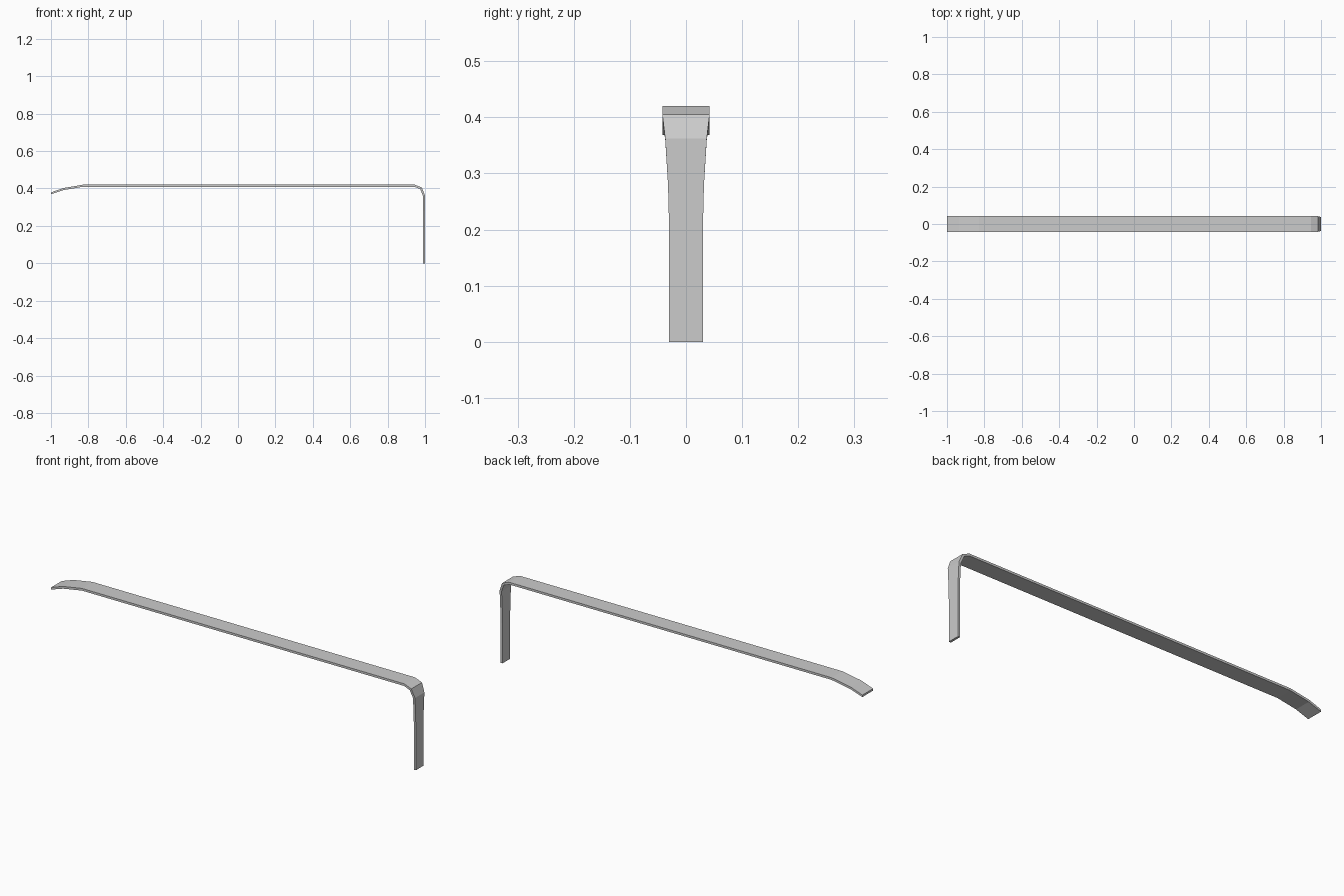
import bpy, bmesh
from mathutils import Vector

if "Cube" in bpy.data.objects:
    bpy.data.objects.remove(bpy.data.objects["Cube"])

THICK = 0.011

# Outer edge of the bent strip in the xz plane: (x, z, half width)
path = [(-1.0, 0.379, 0.042), (-0.935, 0.402, 0.042), (-0.83, 0.42, 0.042),
        (0.945, 0.42, 0.042), (0.983, 0.405, 0.042), (1.0, 0.362, 0.037),
        (1.0, 0.28, 0.032), (1.0, 0.2, 0.03), (1.0, 0.0, 0.03)]

pts = [Vector((x, z)) for x, z, w in path]


def inner_point(i):
    """Point on the inner side, mitred by the strip thickness."""
    dirs = []
    if i > 0:
        dirs.append((pts[i] - pts[i - 1]).normalized())
    if i < len(pts) - 1:
        dirs.append((pts[i + 1] - pts[i]).normalized())
    normals = [Vector((d.y, -d.x)) for d in dirs]
    mitre = sum(normals, Vector((0, 0))).normalized()
    return pts[i] + mitre * (THICK / mitre.dot(normals[0]))


# Sweep a rectangular section along the path
bm = bmesh.new()
rings = []
for i, (x, z, w) in enumerate(path):
    q = inner_point(i)
    if i == 0:
        q.x = -1.0
    rings.append([bm.verts.new(c) for c in
                  ((x, -w, z), (x, w, z), (q.x, w, q.y), (q.x, -w, q.y))])
for a, b in zip(rings, rings[1:]):
    for k in range(4):
        n = (k + 1) % 4
        bm.faces.new((a[k], a[n], b[n], b[k]))
bm.faces.new(rings[0])
bm.faces.new(rings[-1])
bmesh.ops.recalc_face_normals(bm, faces=bm.faces)

mesh = bpy.data.meshes.new("bent_strip")
bm.to_mesh(mesh)
bm.free()
bpy.context.collection.objects.link(bpy.data.objects.new("bent_strip", mesh))
